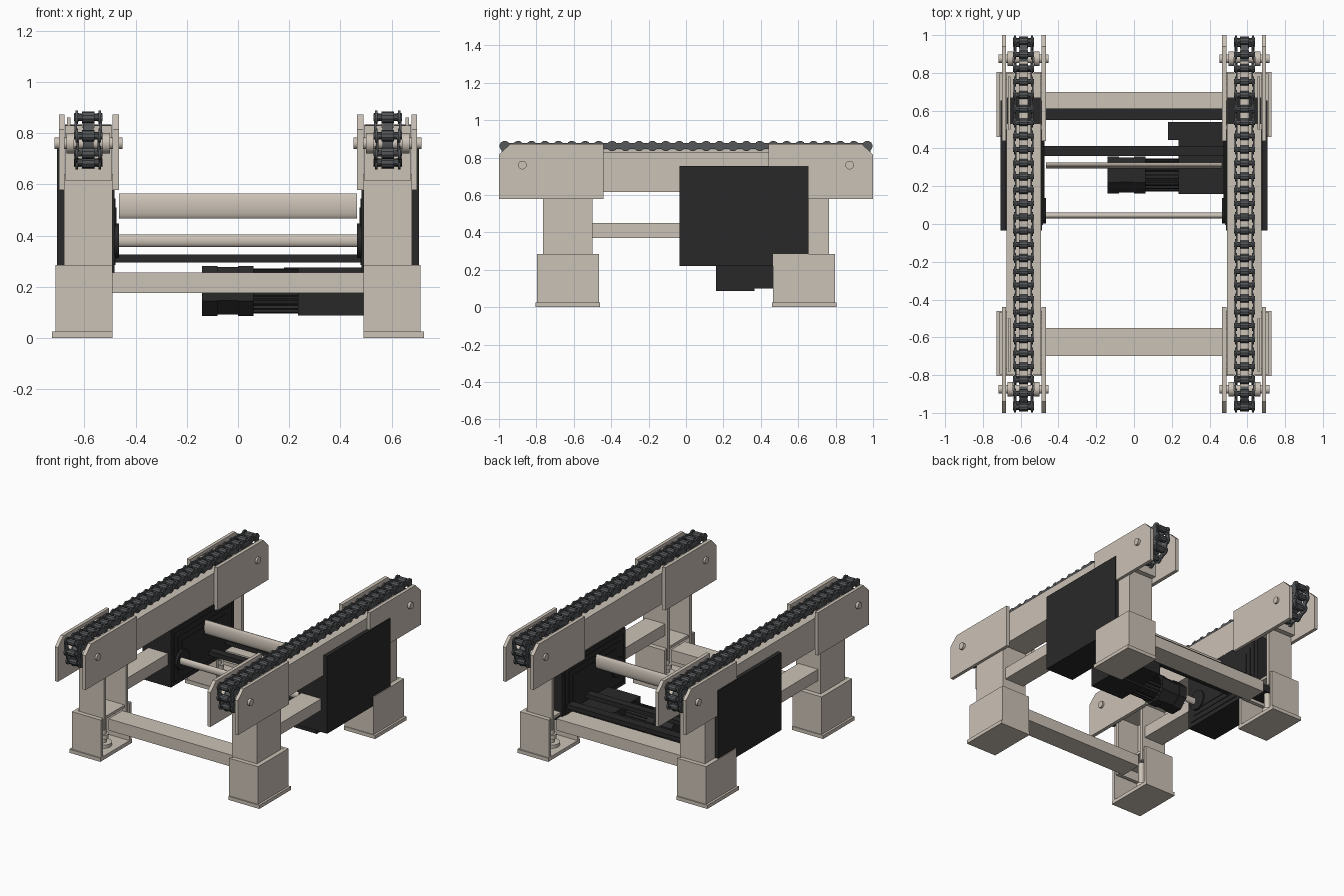
import bpy, bmesh, math
from mathutils import Matrix, Vector

cube = bpy.data.objects.get("Cube")
if cube:
    bpy.data.objects.remove(cube, do_unlink=True)


def material(name, r, g, b):
    m = bpy.data.materials.new(name)
    m.use_nodes = True
    m.diffuse_color = (r, g, b, 1)
    m.node_tree.nodes["Principled BSDF"].inputs["Base Color"].default_value = (r, g, b, 1)
    return m


BEIGE = material("beige paint", 0.6, 0.54, 0.47)
BLACK = material("black cover", 0.022, 0.022, 0.022)
STEEL = material("chain steel", 0.09, 0.095, 0.1)


def add_box(bm, x, y, z):
    """Box from three (low, high) ranges."""
    size = [r[1] - r[0] for r in (x, y, z)]
    mid = [sum(r) / 2 for r in (x, y, z)]
    bmesh.ops.create_cube(bm, size=1, matrix=Matrix.Translation(mid) @ Matrix.Diagonal((*size, 1)))


def add_rod(bm, x, y, z, ry, rz=None, sides=20):
    """Rod along x, round or oval."""
    place = Matrix.Translation((sum(x) / 2, y, z)) @ Matrix.Diagonal((1, ry, rz or ry, 1))
    bmesh.ops.create_cone(bm, cap_ends=True, segments=sides, radius1=1, radius2=1, depth=x[1] - x[0],
                          matrix=place @ Matrix.Rotation(math.pi / 2, 4, "Y")
                          @ Matrix.Rotation(math.pi / sides, 4, "Z"))


def finish(name, bm, mat, mirror="", smooth=False):
    bmesh.ops.recalc_face_normals(bm, faces=bm.faces)
    mesh = bpy.data.meshes.new(name)
    bm.to_mesh(mesh)
    bm.free()
    mesh.materials.append(mat)
    ob = bpy.data.objects.new(name, mesh)
    bpy.context.collection.objects.link(ob)
    if smooth:
        bpy.ops.object.select_all(action="DESELECT")
        ob.select_set(True)
        bpy.context.view_layer.objects.active = ob
        bpy.ops.object.shade_smooth_by_angle(angle=math.radians(35))
    if mirror:
        mod = ob.modifiers.new("mirror", "MIRROR")
        mod.use_axis = ("x" in mirror, "y" in mirror, False)
        mod.use_mirror_merge = False
    return ob


def boxes(name, mat, mirror, *parts):
    bm = bmesh.new()
    for p in parts:
        add_box(bm, *p)
    return finish(name, bm, mat, mirror)


def rods(name, mat, mirror, *parts, sides=20):
    bm = bmesh.new()
    for p in parts:
        add_rod(bm, *p, sides=sides)
    return finish(name, bm, mat, mirror, smooth=sides > 8)


def channel(name, x, y, z, t):
    """Upright channel, open towards the middle of the machine."""
    return boxes(name, BEIGE, "xy", ((x[1] - t, x[1]), y, z),
                 (x, (y[0], y[0] + t), z), (x, (y[1] - t, y[1]), z))


# Feet, legs and levelling bolts
boxes("foot_plate", BEIGE, "xy", ((0.49, 0.727), (0.46, 0.805), (0, 0.025)))
channel("foot_cover", (0.49, 0.712), (0.465, 0.797), (0.02, 0.285), 0.02)
boxes("foot_lid", BEIGE, "xy", ((0.5, 0.7), (0.47, 0.79), (0.265, 0.284)))
channel("leg", (0.49, 0.68), (0.5, 0.765), (0.2, 0.64), 0.025)
bm = bmesh.new()
for r, h, z in ((0.055, 0.025, 0.035), (0.02, 0.24, 0.14), (0.035, 0.03, 0.09)):
    bmesh.ops.create_cone(bm, cap_ends=True, segments=16, radius1=r, radius2=r, depth=h,
                          matrix=Matrix.Translation((0.59, 0.63, z)))
finish("levelling_bolt", bm, BEIGE, "xy", smooth=True)

# Cross beams and side beams
boxes("cross_beam", BEIGE, "y", ((-0.5, 0.5), (0.55, 0.7), (0.175, 0.255)))
boxes("side_beam", BEIGE, "x", ((0.51, 0.66), (-0.52, 0.52), (0.37, 0.45)))

# Chain rails with chain guide strip
boxes("rail", BEIGE, "x", ((0.492, 0.676), (-0.8, 0.8), (0.615, 0.83)))
boxes("chain_guide", BEIGE, "x", ((0.56, 0.61), (-0.86, 0.86), (0.82, 0.842)))
boxes("rail_opening", BLACK, "x", ((0.495, 0.675), (0.53, 0.67), (0.82, 0.834)))
boxes("rail_lip", BEIGE, "xy", ((0.655, 0.668), (0.5, 0.78), (0.82, 0.86)))

# End plates with a clipped upper corner
bm = bmesh.new()
outline = ((0.44, 0.578), (1, 0.578), (1, 0.815), (0.94, 0.873), (0.44, 0.873))
for x0, x1 in ((0.465, 0.49), (0.677, 0.7)):
    face = bm.faces.new([bm.verts.new((x0, y, z)) for y, z in outline])
    grown = bmesh.ops.extrude_face_region(bm, geom=[face])
    verts = [v for v in grown["geom"] if isinstance(v, bmesh.types.BMVert)]
    bmesh.ops.translate(bm, verts=verts, vec=(x1 - x0, 0, 0))
finish("end_plate", bm, BEIGE, "xy")

# End shafts, collars and sprockets
rods("end_shaft", BEIGE, "xy", ((0.452, 0.717), 0.875, 0.76, 0.023),
     ((0.5, 0.53), 0.875, 0.76, 0.04), ((0.64, 0.67), 0.875, 0.76, 0.04))
rods("sprocket", STEEL, "xy", ((0.565, 0.605), 0.885, 0.77, 0.075))

# Roller chain: one run of pins over the top and round both ends
PITCH = 0.0718
count = 28
path = [((i - (count - 1) / 2) * PITCH, 0.862) for i in range(count)]
bend = [(0.972, 0.79), (0.95, 0.722), (0.89, 0.686), (0.818, 0.684)]
path = [(-y, z) for y, z in reversed(bend)] + path + bend
bm = bmesh.new()
for i, (y, z) in enumerate(path):
    add_rod(bm, (0.53, 0.64), y, z, 0.014, sides=10)
    add_rod(bm, (0.56, 0.61), y, z, 0.022, sides=10)
    for x in (0.535, 0.625):
        add_rod(bm, (x, x + 0.01), y, z, 0.028, sides=12)
    if i + 1 < len(path):
        a, b = Vector((0, y, z)), Vector((0, *path[i + 1]))
        tilt = math.atan2(b.z - a.z, b.y - a.y)
        gap = 0.049 if i % 2 else 0.041
        for side in (-1, 1):
            mid = (a + b) / 2 + Vector((0.585 + side * gap, 0, 0))
            bmesh.ops.create_cube(bm, size=1, matrix=Matrix.Translation(mid)
                                  @ Matrix.Rotation(tilt, 4, "X")
                                  @ Matrix.Diagonal((0.009, (b - a).length, 0.034, 1)))
finish("roller_chain", bm, STEEL, "x", smooth=True)

# Drive guards with stepped inner panels
guard_y = (-0.035, 0.655)
boxes("drive_guard", BLACK, "x", ((0.679, 0.706), guard_y, (0.22, 0.755)),
      ((0.488, 0.7), guard_y, (0.22, 0.61)))
bm = bmesh.new()
for step in range(3):
    inset = 0.03 + 0.035 * step
    add_box(bm, (0.483 - 0.004 * step, 0.49), (guard_y[0] + inset, guard_y[1] - inset),
            (0.22 + inset, 0.61 - inset))
finish("guard_panel", bm, BLACK, "x")
rods("bearing_flange", BLACK, "x", ((0.465, 0.49), 0.07, 0.38, 0.068))

# Drive shaft and tie rod between the two sides
rods("drive_shaft", BEIGE, "", ((-0.465, 0.465), 0.31, 0.515, 0.016, 0.05))
rods("tie_rod", BEIGE, "", ((-0.465, 0.465), 0.045, 0.38, 0.016, 0.025))

# Motor rails
boxes("motor_rail", BLACK, "", ((-0.49, 0.49), (0.36, 0.413), (0.295, 0.325)),
      ((-0.49, 0.49), (0.55, 0.612), (0.295, 0.325)))

# Gear motor
boxes("gearbox", BLACK, "", ((0.235, 0.49), (0.16, 0.365), (0.087, 0.275)),
      ((0.235, 0.49), (0.36, 0.54), (0.1, 0.27)), ((0.18, 0.24), (0.445, 0.54), (0.2, 0.275)))
my, mz = 0.26, 0.184
rods("motor_cap", BLACK, "", ((-0.14, -0.08), my, mz, 0.106), ((-0.08, 0), my, mz, 0.1),
     ((0, 0.06), my, mz, 0.106), sides=8)
bm = bmesh.new()
add_rod(bm, (0.05, 0.24), my, mz, 0.076)
for i in range(20):
    spin = Matrix.Rotation(i * math.tau / 20, 4, "X")
    bmesh.ops.create_cube(bm, size=1, matrix=Matrix.Translation((0.147, my, mz)) @ spin
                          @ Matrix.Translation((0, 0, 0.078)) @ Matrix.Diagonal((0.18, 0.009, 0.02, 1)))
finish("motor_body", bm, BLACK)
